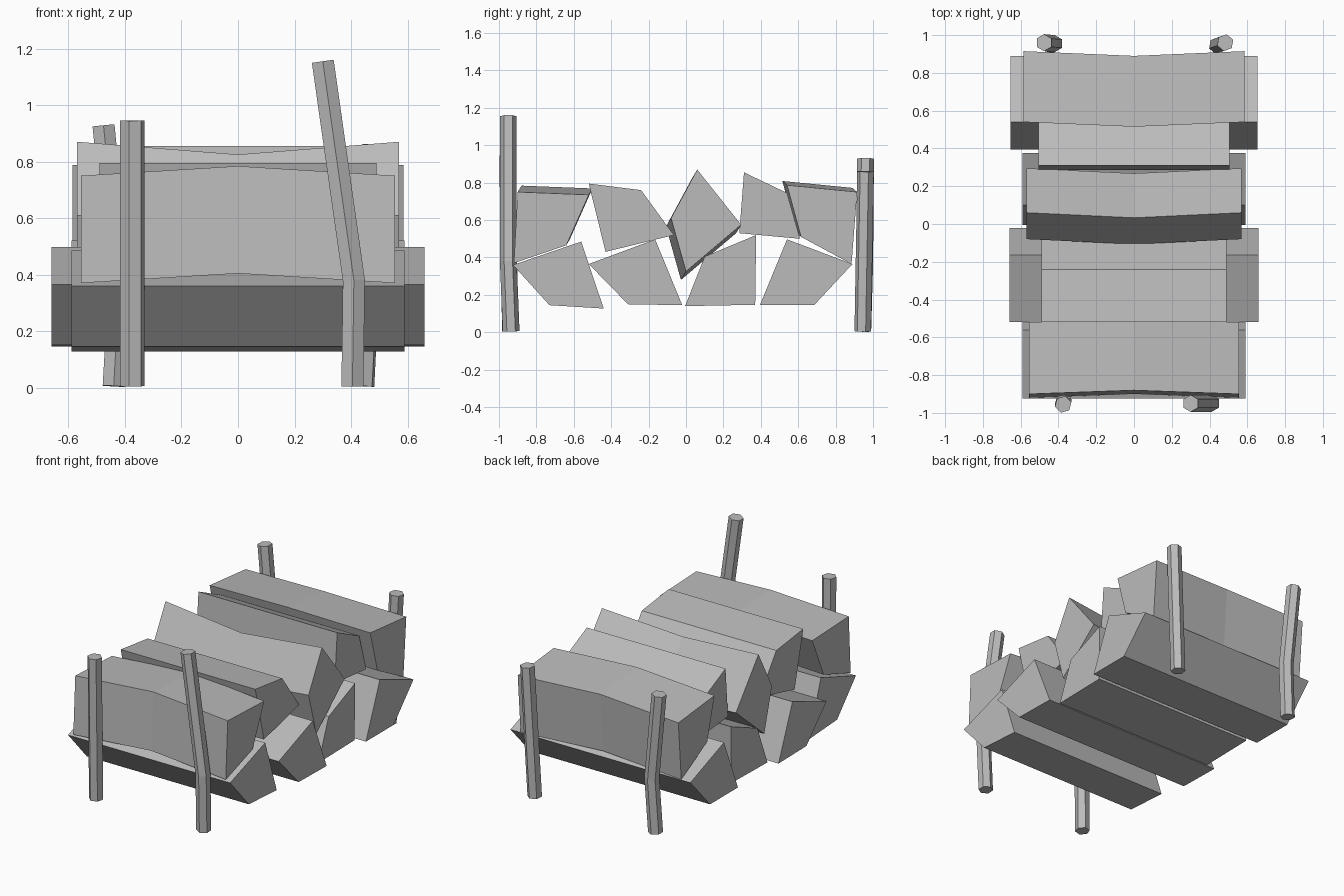
import bpy
import bmesh
from math import cos, sin, pi, radians
from mathutils import Vector

cube = bpy.data.objects.get("Cube")
if cube:
    bpy.data.objects.remove(cube, do_unlink=True)

# Single plain colour
grey = bpy.data.materials.new("stone grey")
grey.use_nodes = True
colour = (0.5, 0.5, 0.5, 1)
grey.diffuse_color = colour
grey.node_tree.nodes["Principled BSDF"].inputs["Base Color"].default_value = colour


def loft(name, rings):
    """Skin a list of equal-length point rings and cap both ends."""
    bm = bmesh.new()
    loops = [[bm.verts.new(p) for p in ring] for ring in rings]
    count = len(loops[0])
    for a, b in zip(loops, loops[1:]):
        for i in range(count):
            j = (i + 1) % count
            bm.faces.new((a[i], a[j], b[j], b[i]))
    bm.faces.new(loops[0])
    bm.faces.new(loops[-1])
    bmesh.ops.recalc_face_normals(bm, faces=bm.faces)
    mesh = bpy.data.meshes.new(name)
    bm.to_mesh(mesh)
    bm.free()
    mesh.materials.append(grey)
    obj = bpy.data.objects.new(name, mesh)
    bpy.context.collection.objects.link(obj)


def block(name, half, profile, bend=None):
    """Extrude a (y, z) profile across x; bend shifts the middle section."""
    stations = [(-half, (0, 0)), (half, (0, 0))]
    if bend:
        stations.insert(1, (0, bend))
    loft(name, [[(x, y + s[0], z + s[1]) for y, z in profile] for x, s in stations])


def post(name, path, turn, radius=0.045, sides=6):
    """Sweep a hexagon along a path, mitring the bends."""
    pts = [Vector(p) for p in path]
    rings = []
    for i, p in enumerate(pts):
        along = Vector()
        if i > 0:
            along += (p - pts[i - 1]).normalized()
        if i < len(pts) - 1:
            along += (pts[i + 1] - p).normalized()
        along.normalize()
        u = Vector((0, 1, 0)).cross(along).normalized()
        v = along.cross(u)
        angles = [radians(turn) + 2 * pi * k / sides for k in range(sides)]
        rings.append([p + radius * (u * cos(a) + v * sin(a)) for a in angles])
    loft(name, rings)


# Lower layer of blocks
block("lower_block_front", 0.59,
      [(-0.925, 0.36), (-0.56, 0.485), (-0.44, 0.127), (-0.73, 0.145)])
block("lower_block_mid_front", 0.66,
      [(-0.52, 0.365), (-0.165, 0.497), (-0.02, 0.145), (-0.31, 0.15)])
block("lower_block_mid_back", 0.59,
      [(0.10, 0.405), (0.375, 0.52), (0.37, 0.147), (-0.005, 0.14)])
block("lower_block_back", 0.655,
      [(0.54, 0.497), (0.89, 0.365), (0.685, 0.145), (0.395, 0.145)])

# Upper layer of blocks
block("upper_block_front", 0.555,
      [(-0.90, 0.75), (-0.52, 0.735), (-0.64, 0.465), (-0.92, 0.37)], (0.02, 0.034))
block("upper_block_mid_front", 0.49,
      [(-0.52, 0.795), (-0.24, 0.76), (-0.065, 0.52), (-0.43, 0.43)])
block("upper_block_centre", 0.57,
      [(0.06, 0.87), (0.295, 0.575), (0.0, 0.325), (-0.08, 0.61)], (-0.027, -0.045))
block("upper_block_mid_back", 0.505,
      [(0.31, 0.855), (0.54, 0.745), (0.61, 0.5), (0.285, 0.53)])
block("upper_block_back", 0.585,
      [(0.54, 0.787), (0.915, 0.75), (0.885, 0.365), (0.615, 0.51)], (-0.025, 0.022))

# Corner posts
post("front_right_post", [(-0.375, -0.94, 0.005), (-0.375, -0.955, 0.945)], 15)
post("front_left_post",
     [(0.405, -0.935, 0.005), (0.41, -0.95, 0.38), (0.30, -0.95, 1.155)], 30)
post("back_left_post", [(0.44, 0.945, 0.005), (0.483, 0.96, 0.86)], 20)
post("back_right_post",
     [(-0.44, 0.945, 0.005), (-0.42, 0.955, 0.36), (-0.476, 0.96, 0.928)], 30)
